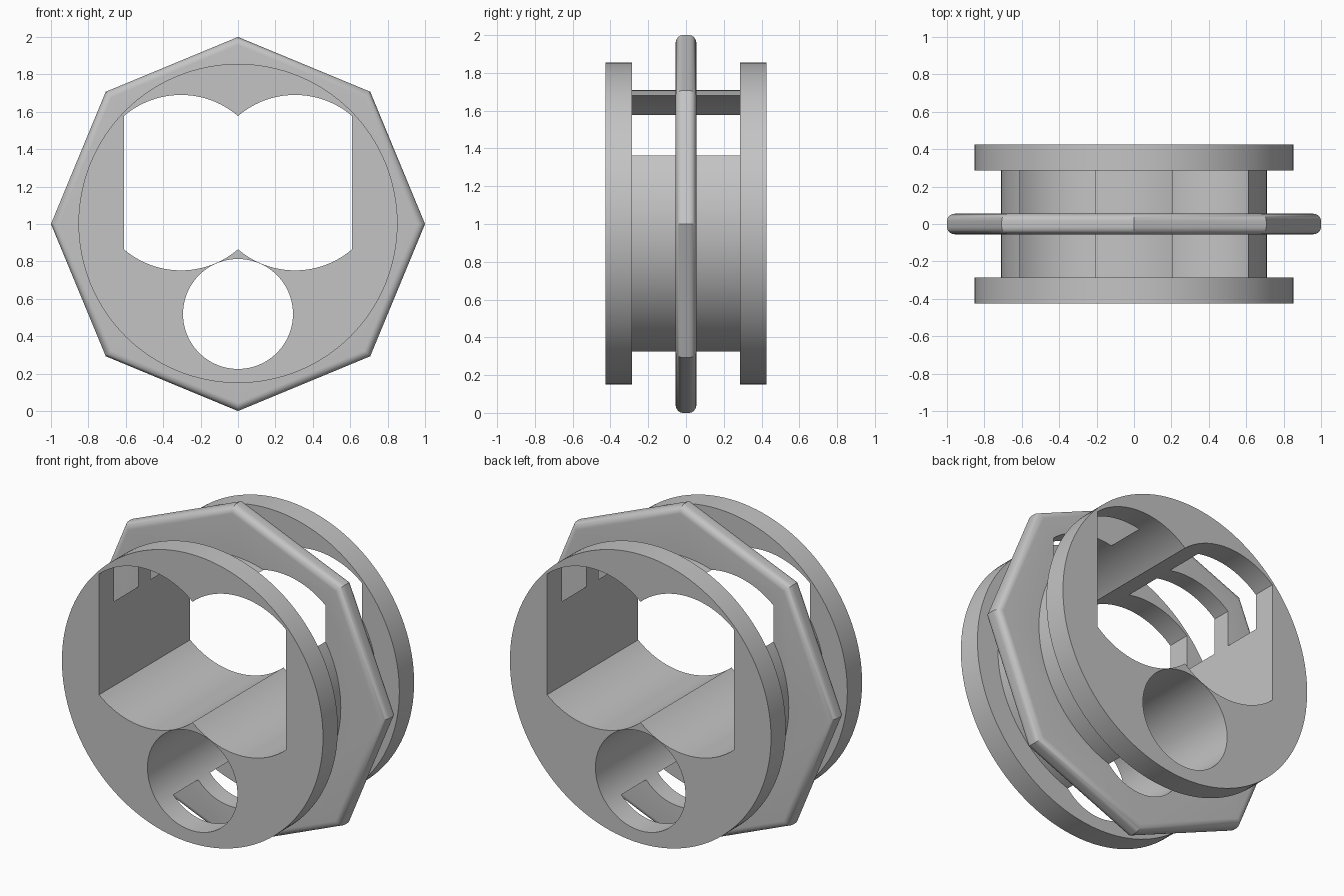
import bpy
import bmesh
from math import sin, cos, pi, atan2, radians

if "Cube" in bpy.data.objects:
    bpy.data.objects.remove(bpy.data.objects["Cube"], do_unlink=True)

CENTRE_Z = 1.0

grey = bpy.data.materials.new("plain grey")
grey.use_nodes = True
colour = (0.55, 0.55, 0.55, 1)
grey.diffuse_color = colour
grey.node_tree.nodes["Principled BSDF"].inputs["Base Color"].default_value = colour


def arc(cx, cz, r, start, end, steps):
    """Points along an arc in the x-z plane, both ends included."""
    angles = [start + (end - start) * i / steps for i in range(steps + 1)]
    return [(cx + r * cos(a), cz + r * sin(a)) for a in angles]


def ring(cz, r, sides):
    return arc(0, cz, r, 0, 2 * pi, sides)[:-1]


def prism(name, outline, y0, y1, bevel=0):
    """Extrude an x-z outline along y, optionally rounding both rims."""
    bm = bmesh.new()
    face = bm.faces.new([bm.verts.new((x, y0, z)) for x, z in outline])
    ext = bmesh.ops.extrude_face_region(bm, geom=[face])
    moved = [v for v in ext["geom"] if isinstance(v, bmesh.types.BMVert)]
    bmesh.ops.translate(bm, verts=moved, vec=(0, y1 - y0, 0))
    bmesh.ops.recalc_face_normals(bm, faces=bm.faces)
    if bevel:
        rims = [e for e in bm.edges if abs(e.verts[0].co.y - e.verts[1].co.y) < 1e-5]
        bmesh.ops.bevel(bm, geom=rims, offset=bevel, offset_type='OFFSET',
                        segments=8, profile=0.5, affect='EDGES')
    mesh = bpy.data.meshes.new(name)
    bm.to_mesh(mesh)
    bm.free()
    mesh.materials.append(grey)
    obj = bpy.data.objects.new(name, mesh)
    bpy.context.collection.objects.link(obj)
    return obj


def combine(target, other, operation):
    """Apply a boolean and discard the second solid."""
    mod = target.modifiers.new(operation.title(), 'BOOLEAN')
    mod.operation = operation
    mod.solver = 'EXACT'
    mod.object = other
    bpy.context.view_layer.objects.active = target
    bpy.ops.object.modifier_apply(modifier=mod.name)
    bpy.data.objects.remove(other, do_unlink=True)


# Hub, end flanges and the rounded octagonal plate
body = prism("flanged_spool", ring(CENTRE_Z, 0.71, 128), -0.36, 0.36)
flange = ring(CENTRE_Z + 0.003, 0.853, 128)
combine(body, prism("front_flange", flange, -0.425, -0.287), 'UNION')
combine(body, prism("rear_flange", flange, 0.287, 0.425), 'UNION')
combine(body, prism("octagon_plate", ring(CENTRE_Z, 1, 8), -0.055, 0.055, 0.04), 'UNION')

# Double-lobed window: two overlapping circles with straight outer sides
lobe_x, lobe_z, lobe_r = 0.305, 1.221, 0.469
a = atan2((lobe_r ** 2 - lobe_x ** 2) ** 0.5, lobe_x)
window = (arc(lobe_x, lobe_z, lobe_r, a, pi - a, 40)
          + arc(-lobe_x, lobe_z, lobe_r, a, pi - a, 40)[1:]
          + arc(-lobe_x, lobe_z, lobe_r, pi + a, 2 * pi - a, 40)
          + arc(lobe_x, lobe_z, lobe_r, pi + a, 2 * pi - a, 40)[1:])
combine(body, prism("window_cutter", window, -0.6, 0.6), 'DIFFERENCE')

# Round lower bore, which also breaks through the underside of the hub
combine(body, prism("bore_cutter", ring(0.519, 0.294, 96), -0.6, 0.6), 'DIFFERENCE')

# Smooth curved walls, crisp rims
bpy.ops.object.select_all(action='DESELECT')
body.select_set(True)
bpy.context.view_layer.objects.active = body
bpy.ops.object.shade_smooth_by_angle(angle=radians(30))
